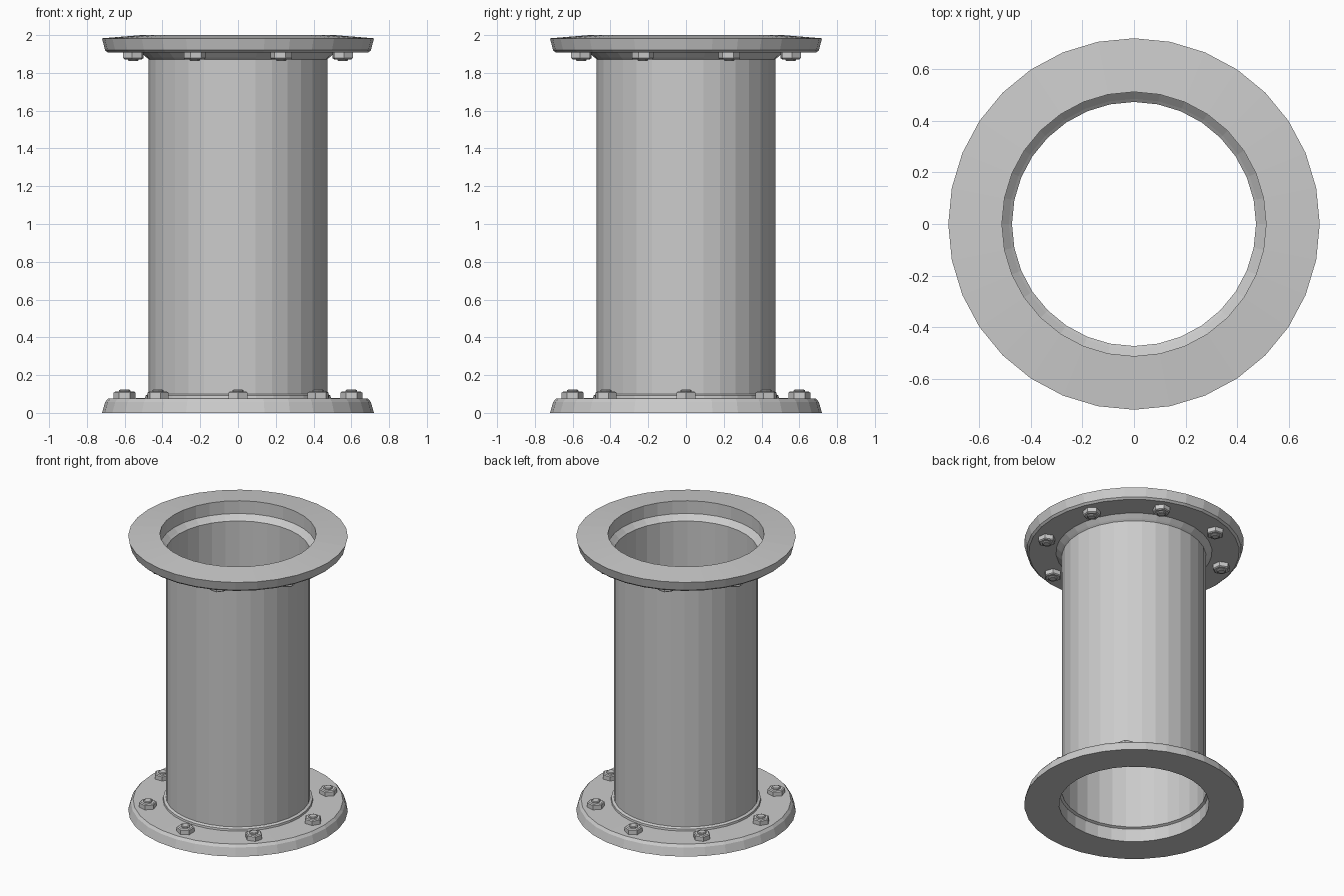
import bpy, bmesh, math

if "Cube" in bpy.data.objects:
    bpy.data.objects.remove(bpy.data.objects["Cube"])

SIDES = 32


def make_object(name, bm):
    bmesh.ops.recalc_face_normals(bm, faces=bm.faces[:])
    mesh = bpy.data.meshes.new(name)
    bm.to_mesh(mesh)
    bm.free()
    ob = bpy.data.objects.new(name, mesh)
    bpy.context.collection.objects.link(ob)
    return ob


def lathe(name, profile, closed, sides=SIDES):
    """Revolve (radius, z) points around the z axis."""
    bm = bmesh.new()
    rings = []
    for r, z in profile:
        rings.append([bm.verts.new((r * math.cos(2 * math.pi * i / sides),
                                    r * math.sin(2 * math.pi * i / sides), z))
                      for i in range(sides)])
    pairs = list(zip(rings, rings[1:]))
    if closed:
        pairs.append((rings[-1], rings[0]))
    for a, b in pairs:
        for i in range(sides):
            j = (i + 1) % sides
            bm.faces.new((a[i], a[j], b[j], b[i]))
    return make_object(name, bm)


def loft_stack(bm, rings, sides, x, y, turn):
    """Capped prism through (radius, z) rings, centred on x, y."""
    loops = [[bm.verts.new((x + r * math.cos(turn + 2 * math.pi * i / sides),
                            y + r * math.sin(turn + 2 * math.pi * i / sides), z))
              for i in range(sides)] for r, z in rings]
    for a, b in zip(loops, loops[1:]):
        for i in range(sides):
            j = (i + 1) % sides
            bm.faces.new((a[i], a[j], b[j], b[i]))
    bm.faces.new(loops[0][::-1])
    bm.faces.new(loops[-1])


def bolt_circle(name, base, direction, offset, count=8, radius=0.6):
    """Ring of hex nuts with a stud end, pointing up or down."""
    bm = bmesh.new()
    for i in range(count):
        a = offset + 2 * math.pi * i / count
        x, y = radius * math.cos(a), radius * math.sin(a)
        z = lambda h: base + direction * h
        loft_stack(bm, [(0.058, z(-0.005)), (0.058, z(0.03)), (0.05, z(0.036))], 6, x, y, a)
        loft_stack(bm, [(0.03, z(0.03)), (0.03, z(0.042)), (0.024, z(0.046))], 8, x, y, a)
    return make_object(name, bm)


# Thin pipe, flared where it meets each flange
lathe("pipe", [(0.492, 0.078), (0.49, 0.092), (0.473, 0.10),
               (0.473, 1.872), (0.485, 1.882), (0.512, 1.908)], False)

# Bottom flange with chamfered upper edge
lathe("bottom_flange", [(0.492, 0.0), (0.72, 0.0), (0.703, 0.058),
                        (0.688, 0.076), (0.492, 0.078)], True)

# Top flange, tapered rim and slightly raised centre
lathe("top_flange", [(0.512, 2.0), (0.72, 1.983), (0.704, 1.92),
                     (0.69, 1.908), (0.512, 1.908)], True)

# Nuts on the inner flange faces
bolt_circle("bottom_bolts", 0.077, 1, 0.0)
bolt_circle("top_bolts", 1.908, -1, math.pi / 8)
